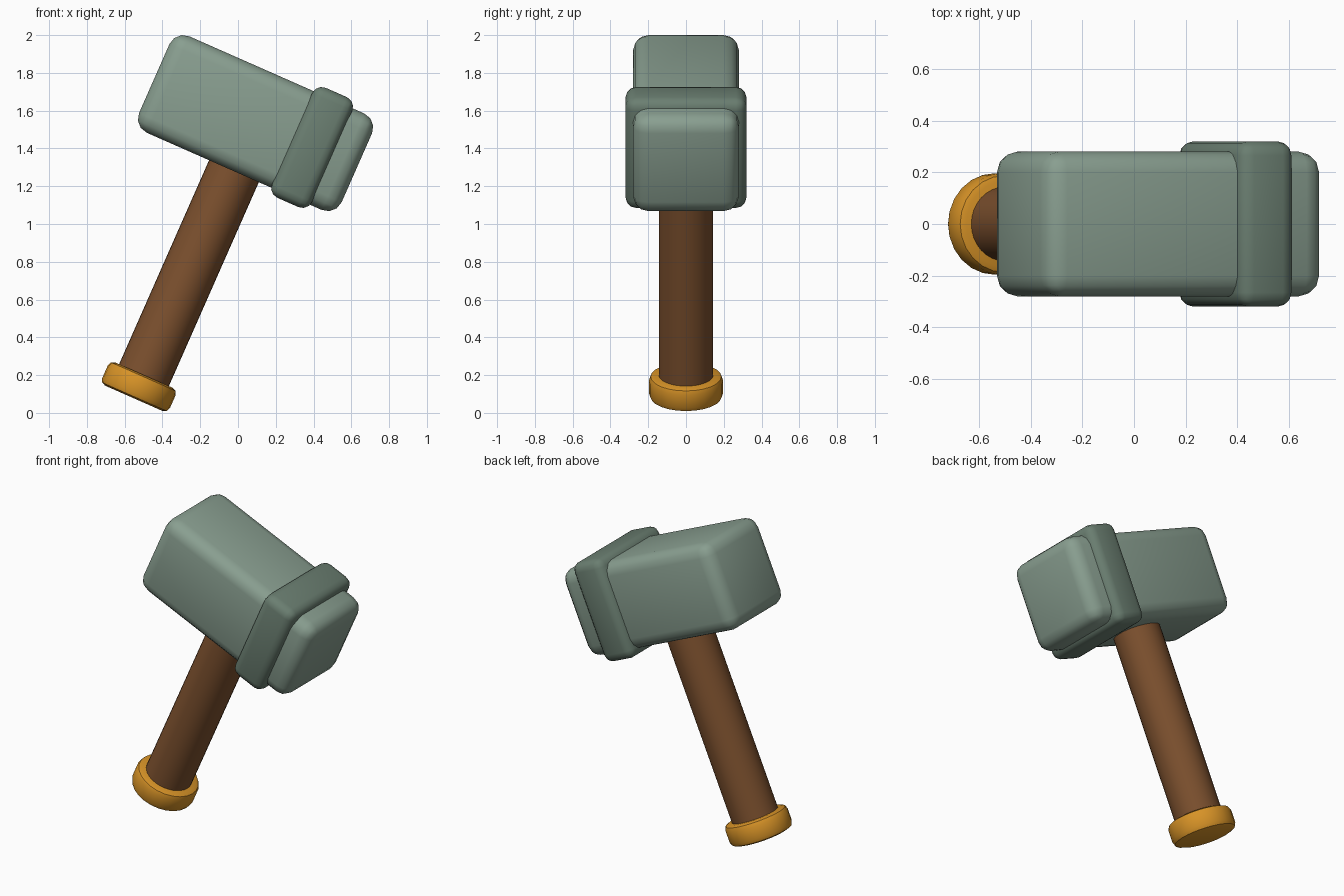
import bpy, math
from mathutils import Matrix, Vector

if "Cube" in bpy.data.objects:
    bpy.data.objects.remove(bpy.data.objects["Cube"])

# The whole hammer leans sideways about the y axis
LEAN = Matrix.Rotation(math.radians(23.8), 4, 'Y')


def material(name, rgb):
    m = bpy.data.materials.new(name)
    m.diffuse_color = (*rgb, 1.0)
    m.use_nodes = True
    m.node_tree.nodes["Principled BSDF"].inputs["Base Color"].default_value = m.diffuse_color
    return m


STONE = material("grey_green_stone", (0.25, 0.345, 0.28))
DARK_STONE = material("dark_green_stone", (0.145, 0.21, 0.165))
WOOD = material("brown_wood", (0.2, 0.08, 0.027))
GOLD = material("gold", (0.68, 0.29, 0.02))


def finish(ob, name, mat, bevel=0.0, segments=3):
    """Name, bevel, colour, smooth and lean one part."""
    ob.name = ob.data.name = name
    ob.data.materials.append(mat)
    bpy.ops.object.transform_apply(location=True, rotation=True, scale=True)
    if bevel:
        mod = ob.modifiers.new("rounded_edges", 'BEVEL')
        mod.width, mod.segments = bevel, segments
        mod.limit_method, mod.angle_limit = 'ANGLE', math.radians(40)
        bpy.ops.object.modifier_apply(modifier=mod.name)
    bpy.ops.object.shade_smooth_by_angle(angle=math.radians(32))
    ob.data.transform(LEAN)


def block(name, x, y, z, mat, bevel):
    """Rounded block between (min, max) limits in x and z, half width y."""
    bpy.ops.mesh.primitive_cube_add(
        size=1, location=((x[0] + x[1]) / 2, 0, (z[0] + z[1]) / 2))
    ob = bpy.context.object
    ob.scale = (x[1] - x[0], 2 * y, z[1] - z[0])
    finish(ob, name, mat, bevel)


def rod(name, radius, z, sides, mat, bevel=0.0):
    """Upright cylinder on the handle axis."""
    bpy.ops.mesh.primitive_cylinder_add(
        vertices=sides, radius=radius, depth=z[1] - z[0],
        location=(-0.536, 0, (z[0] + z[1]) / 2))
    finish(bpy.context.object, name, mat, bevel, 2)


# Head and the raised band near its striking end
block("hammer_head", (-1.12, 0.052), 0.28, (1.162, 1.72), STONE, 0.08)
block("head_band", (-0.324, -0.092), 0.32, (1.126, 1.762), DARK_STONE, 0.055)

# Handle and pommel
rod("handle", 0.144, (-0.08, 1.3), 32, WOOD)
rod("pommel", 0.196, (-0.152, -0.018), 24, GOLD, 0.03)
